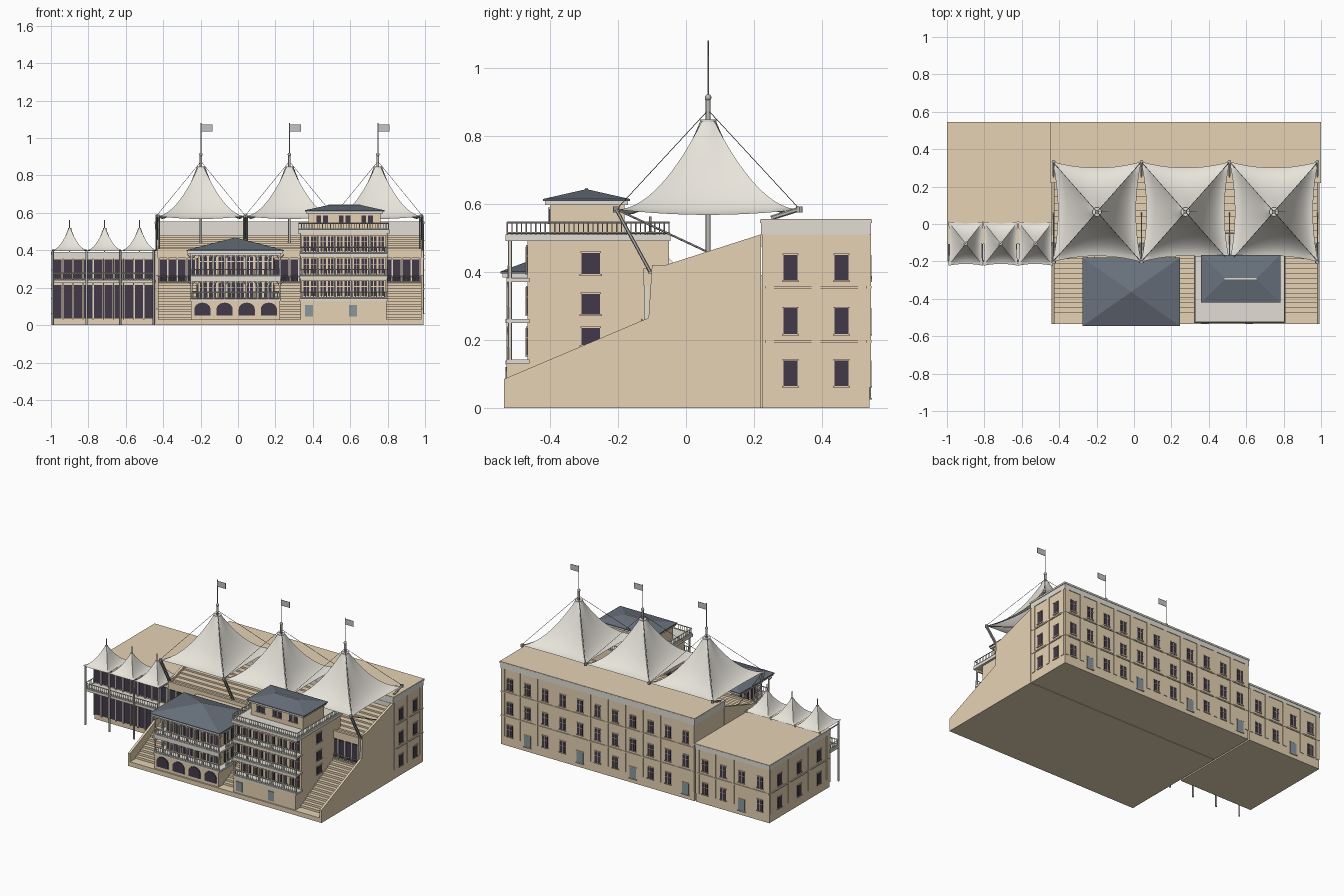
import bpy, bmesh, math
from mathutils import Vector

if "Cube" in bpy.data.objects:
    bpy.data.objects.remove(bpy.data.objects["Cube"])

def material(name, *rgb):
    m = bpy.data.materials.new(name)
    m.use_nodes = True
    m.diffuse_color = (*rgb, 1)
    m.node_tree.nodes["Principled BSDF"].inputs["Base Color"].default_value = (*rgb, 1)
    return m

stone = material("sandstone", .79, .65, .455)
trim = material("pale grey trim", .76, .73, .66)
canvas = material("canvas white", .85, .82, .75)
slate = material("slate blue", .14, .165, .2)
dark = material("dark window", .055, .042, .065)
glass = material("door blue grey", .25, .31, .34)
steel = material("steel grey", .5, .49, .47)
cable = material("dark cable", .15, .15, .15)
cloth = material("flag grey", .55, .55, .55)

parts = {}

def part(name, mat):
    return parts.setdefault(name, (bmesh.new(), mat))[0]

def prism(bm, pts, vec):
    """Extrude a closed polygon along a vector."""
    f = bm.faces.new([bm.verts.new(p) for p in pts])
    ext = bmesh.ops.extrude_face_region(bm, geom=[f], use_keep_orig=True)["geom"]
    bmesh.ops.translate(bm, vec=vec, verts=[v for v in ext if isinstance(v, bmesh.types.BMVert)])

def box(bm, x0, x1, y0, y1, z0, z1):
    prism(bm, [(x0, y0, z0), (x1, y0, z0), (x1, y1, z0), (x0, y1, z0)], (0, 0, z1 - z0))

def plate(bm, face, at, u0, u1, z0, z1, d=.006):
    """Raised rectangle on a wall; face is an axis and a sign."""
    a, b = sorted((at, at + (d if face[0] == "+" else -d)))
    if face[1] == "y":
        box(bm, u0, u1, a, b, z0, z1)
    else:
        box(bm, a, b, u0, u1, z0, z1)

def rod(bm, p, q, r, sides=6):
    p, q = Vector(p), Vector(q)
    rot = (q - p).to_track_quat("Z", "Y").to_matrix().to_4x4()
    rot.translation = (p + q) / 2
    bmesh.ops.create_cone(bm, cap_ends=True, segments=sides, radius1=r, radius2=r,
                          depth=(q - p).length, matrix=rot)

def spread(a, b, n):
    return [a + (b - a) * i / (n - 1) for i in range(n)]

def window(face, at, u, z, w=.042, h=.075, mat_part=("window_panes", dark), split=True):
    plate(part(*mat_part), face, at, u - w/2, u + w/2, z, z + h, .004)
    bm = part("window_trim", stone)
    plate(bm, face, at, u - w*.6, u + w*.6, z - .005, z, .007)
    plate(bm, face, at, u - w*.55, u + w*.55, z + h, z + h + .004, .005)
    if split:
        plate(bm, face, at, u - .002, u + .002, z, z + h, .006)
        plate(bm, face, at, u - w/2, u + w/2, z + h*.62, z + h*.66, .006)

def railing(name, p, q, z, h=.035):
    bm = part(name, trim)
    p, q = Vector(p), Vector(q)
    n = max(2, round((q - p).length / .014))
    for dz in (.004, h):
        rod(bm, (*p, z + dz), (*q, z + dz), .0035, 4)
    for i in range(n + 1):
        c = p.lerp(q, i / n)
        rod(bm, (*c, z), (*c, z + h), .0018, 4)

# Grandstand: stepped seating between sloped side walls
seat = [(-.535, 0), (-.535, .03)]
for y0, y1, z0, z1, n in ((-.475, -.11, .03, .225, 14), (-.11, .22, .385, .48, 9)):
    dy, dz = (y1 - y0) / n, (z1 - z0) / n
    for i in range(n):
        seat += [(y0 + dy * i, z0 + dz * i), (y0 + dy * i, z0 + dz * (i + 1))]
    seat.append((y1, z1))
seat.append((.22, 0))
prism(part("stand_seating", stone), [(-.43, y, z) for y, z in seat], (1.41, 0, 0))
side = [(-.535, 0), (-.535, .085), (-.11, .265), (-.10, .42), (-.06, .42), (.22, .51), (.22, 0)]
for x in (-.44, .978):
    prism(part("stand_side_walls", stone), [(x, y, z) for y, z in side], (.015, 0, 0))
box(part("stand_upper_parapet", stone), -.43, .98, -.125, -.11, .36, .41)
for x in spread(-.4, .95, 28):
    plate(part("stand_gallery_panes", dark), "-y", -.11, x - .02, x + .02, .235, .352)
for x in spread(-.425, .975, 29):
    plate(part("stand_gallery_posts", trim), "-y", -.11, x - .004, x + .004, .225, .36, .012)
for a, b in ((-.425, -.25), (.23, .33), (.8, .975)):
    railing("stand_gallery_railing", (a, -.13), (b, -.13), .225)

# Rear block and lower wing
def block(name, x0, x1, y0, y1, top, band):
    box(part(name + "_walls", stone), x0, x1, y0, y1, 0, top - band)
    box(part(name + "_cornice", trim), x0 - .004, x1 + .004, y0 - .004, y1 + .004, top - band, top - .01)
    box(part(name + "_cornice", trim), x0 - .006, x1 + .008, y0 - .006, y1 + .007, top - .012, top - .003)
    box(part(name + "_roof", stone), x0 - .005, x1 + .007, y0 - .005, y1 + .006, top - .003, top)

block("rear_block", -.44, .991, .224, .539, .555, .045)
block("wing", -.994, -.45, -.1, .539, .39, .035)
plate(part("rear_block_cornice", trim), "-y", .224, -.425, .975, .475, .51)
levels = (.065, .218, .375)

def facade(face, at, u0, u1, n, floors, top, doors=()):
    pitch = (u1 - u0) / n
    bm = part("facade_pilasters", stone)
    for i in range(n + 1):
        u = min(max(u0 + pitch * i, u0 + .014), u1 - .014)
        plate(bm, face, at, u - .013, u + .013, .06, top, .004)
    for z in (.195, .355)[:floors - 1]:
        plate(bm, face, at, u0, u1, z - .004, z + .004, .006)
    for i in range(n):
        u = u0 + pitch * (i + .5)
        for k in range(floors):
            if k == 0 and i in doors:
                window(face, at, u, .03, .048, .075, ("back_doors", glass), False)
            else:
                window(face, at, u, levels[k], split=face[1] == "y")

facade("+y", .539, -.44, .991, 11, 3, .51, (0, 3, 6, 9))
facade("+y", .539, -.994, -.45, 4, 2, .355, (1,))
facade("+x", .991, .232, .532, 2, 3, .51)
facade("-x", -.994, -.09, .535, 3, 2, .355)

# Wing front: glazed wall, balcony and slim posts
for x in spread(-.965, -.475, 10):
    for z0, z1 in ((.035, .215), (.25, .352)):
        plate(part("wing_glazing", dark), "-y", -.1, x - .022, x + .022, z0, z1)
for x in spread(-.99, -.45, 11):
    plate(part("wing_mullions", trim), "-y", -.1, x - .003, x + .003, .03, .355, .012)
box(part("wing_balcony", trim), -.997, -.442, -.2, -.1, .225, .242)
railing("wing_railing", (-.992, -.197), (-.445, -.197), .242)
railing("wing_railing", (-.992, -.197), (-.992, -.1), .242)
for x in spread(-.99, -.45, 4):
    rod(part("wing_posts", steel), (x, -.2, 0), (x, -.2, .4), .006, 8)
    rod(part("wing_posts", steel), (x, -.2, .383), (x, -.1, .383), .004)
    rod(part("wing_posts", steel), (x, 0, .385), (x, 0, .405), .004)

# Tents: concave canvas pulled from a ring to four corners
def tent(name, cx, cy, hx, hy, zc, zp, ring, sag):
    bm = part(name, canvas)
    n, rows = 10, 14
    edge = []
    for ax, ay in ((1, 0), (0, 1), (-1, 0), (0, -1)):
        for i in range(n):
            u = -1 + 2 * i / n
            pull = 1 - sag * (1 - u * u)
            edge.append((hx * (ax * pull - ay * u), hy * (ay * pull + ax * u), u))
    grid = []
    for j in range(rows + 1):
        s = j / rows
        row = []
        for ex, ey, u in edge:
            d = math.hypot(ex, ey)
            rx, ry = ring * ex / d, ring * ey / d
            z = zc + (zp - zc) * ((1 - s) ** 1.9 - .06 * s * (1 - u * u))
            row.append(bm.verts.new((cx + rx + (ex - rx) * s, cy + ry + (ey - ry) * s, z)))
        grid.append(row)
    for a, b in zip(grid, grid[1:]):
        for i in range(4 * n):
            j = (i + 1) % (4 * n)
            bm.faces.new((a[i], b[i], b[j], a[j]))
    rod(bm, (cx, cy, zp - .012), (cx, cy, zp + .003), ring * 1.1, 16)

for x in (-.9, -.713, -.527):
    tent("small_tents", x, -.105, .093, .118, .402, .515, .008, .08)
    rod(part("small_tent_poles", steel), (x, -.105, .39), (x, -.105, .562), .003)

for x in (-.198, .275, .748):
    tent("large_tents", x, .065, .237, .268, .583, .845, .022, .12)
    mast = part("masts", steel)
    rod(mast, (x, .065, .42), (x, .065, .91), .007, 10)
    rod(mast, (x, .065, .91), (x, .065, 1.08), .0025)
    for v in bmesh.ops.create_uvsphere(mast, u_segments=10, v_segments=6, radius=.01)["verts"]:
        v.co += Vector((x, .065, .912))
    box(part("flags", cloth), x, x + .062, .064, .066, 1.035, 1.073)
    for sx in (-.237, .237):
        for y in (-.203, .333):
            rod(part("stay_cables", cable), (x, .065, .875), (x + sx, y, .585), .0012, 4)
for x in (-.43, .04, .51, .98):
    bm = part("tent_struts", steel)
    for dx in (-.008, .008):
        rod(bm, (x + dx, -.205, .583), (x + dx, -.105, .4), .005)
    rod(bm, (x, .06, .46), (x, -.203, .583), .003)
    rod(bm, (x, .335, .585), (x, .25, .558), .007)
    for y in (-.205, .333):
        rod(bm, (x, y, .575), (x, y, .592), .01, 8)

def roof(name, x0, x1, y0, y1, z0, z1, ridge, inset):
    """Hipped slate roof over a thin eave."""
    box(part(name + "_eave", trim), x0 + .006, x1 - .006, y0 + .006, y1 - .006, z0 - .012, z0)
    bm = part(name, slate)
    cx, cy = (x0 + x1) / 2, (y0 + y1) / 2
    base = [(x0, y0), (x1, y0), (x1, y1), (x0, y1)]
    top = [(cx + sx * ridge, cy + sy * inset) for sx, sy in ((-1, -1), (1, -1), (1, 1), (-1, 1))]
    rings = [[bm.verts.new((*p, z)) for p in r] for r, z in ((base, z0), (base, z0 + .006), (top, z1))]
    for a, b in zip(rings, rings[1:]):
        for i in range(4):
            bm.faces.new((a[i], a[i - 1], b[i - 1], b[i]))
    bm.faces.new(rings[0])
    bm.faces.new(rings[2])

# Arcaded pavilion with wraparound galleries
box(part("pavilion_base", stone), -.25, .225, -.525, -.1, 0, .128)
box(part("pavilion_walls", stone), -.215, .19, -.455, -.1, .128, .385)
for x in spread(-.19, .165, 4):
    arch = [(x - .043, .05), (x + .043, .05)]
    arch += [(x + .043 * math.cos(t), .085 + .035 * math.sin(t)) for t in spread(0, math.pi, 11)]
    prism(part("pavilion_arches", dark), [(a, -.525, b) for a, b in arch], (0, -.005, 0))
for z, top in ((.128, .238), (.25, .378)):
    box(part("pavilion_floors", trim), -.255, .23, -.53, -.2, z, z + .012)
    for x in spread(-.185, .16, 8):
        plate(part("pavilion_panes", dark), "-y", -.455, x - .018, x + .018, z + .02, top - .01)
        plate(part("pavilion_mullions", trim), "-y", -.455, x - .002, x + .002, z + .02, top - .01, .008)
        plate(part("pavilion_mullions", trim), "-y", -.455, x - .018, x + .018, top - .04, top - .036, .008)
    for face, wall in (("-x", -.215), ("+x", .19)):
        for y in (-.4, -.33, -.26):
            plate(part("pavilion_panes", dark), face, wall, y - .018, y + .018, z + .02, top - .02)
    railing("pavilion_railings", (-.25, -.525), (.225, -.525), z + .012)
    for x in (-.25, .225):
        railing("pavilion_railings", (x, -.45), (x, -.2), z + .012)
    bm = part("pavilion_columns", trim)
    posts = [(x, -.522) for x in spread(-.248, .223, 9)]
    posts += [(x, y) for x in (-.248, .223) for y in spread(-.44, -.2, 4)]
    for x, y in posts:
        rod(bm, (x, y, z), (x, y, top + .012), .005, 8)
        for d in (-.022, .022):
            e = (d, 0) if y < -.5 else (0, d)
            rod(bm, (x, y, top - .025), (x + e[0], y + e[1], top), .003, 4)
    box(bm, -.253, .228, -.528, -.517, top - .006, top + .012)
roof("pavilion_roof", -.275, .245, -.545, -.18, .395, .468, .002, .002)

# Four storey balcony house with roof terrace
box(part("house_base", stone), .335, .795, -.527, -.1, 0, .13)
box(part("house_walls", stone), .335, .795, -.465, -.05, .13, .49)
for x in (.38, .615):
    plate(part("house_doors", glass), "-y", -.527, x - .022, x + .022, .045, .108, .004)
for z in (.13, .25, .37):
    box(part("house_floors", trim), .33, .8, -.528, -.46, z, z + .012)
    railing("house_railings", (.333, -.522), (.797, -.522), z + .012)
    for x in spread(.385, .745, 5):
        for d in (-.02, .02):
            window("-y", -.465, x + d, z + .025, .03, .08)
    for x in spread(.337, .793, 6):
        rod(part("house_columns", trim), (x, -.517, z), (x, -.517, z + .12), .0055, 8)
    box(part("house_beams", stone), .333, .797, -.522, -.512, z + .108, z + .12)
for z, h in ((.185, .05), (.275, .06), (.393, .062)):
    for face, at in (("+x", .795), ("-x", .335)):
        window(face, at, -.28, z, .055, h, split=False)
box(part("house_terrace", trim), .32, .81, -.53, -.045, .49, .51)
corners = [(.325, -.525), (.805, -.525), (.805, -.05), (.325, -.05)]
for i in range(4):
    railing("terrace_railing", corners[i - 1], corners[i], .51)
box(part("penthouse_walls", stone), .378, .762, -.4, -.18, .51, .6)
for x in (.45, .57, .69):
    for d in (-.018, .018):
        window("-y", -.4, x + d, .545, .026, .04, split=False)
roof("penthouse_roof", .358, .782, -.42, -.165, .608, .642, .085, .004)
box(part("penthouse_ridge_cap", trim), .485, .655, -.297, -.288, .64, .646)

# Turn every collected part into an object
for name, (bm, mat) in parts.items():
    bmesh.ops.recalc_face_normals(bm, faces=bm.faces)
    mesh = bpy.data.meshes.new(name)
    bm.to_mesh(mesh)
    bm.free()
    mesh.materials.append(mat)
    obj = bpy.data.objects.new(name, mesh)
    bpy.context.collection.objects.link(obj)
    if any(w in name for w in ("tents", "posts", "masts", "columns")):
        bpy.context.view_layer.objects.active = obj
        obj.select_set(True)
        bpy.ops.object.shade_smooth_by_angle(angle=math.radians(50))
        obj.select_set(False)
